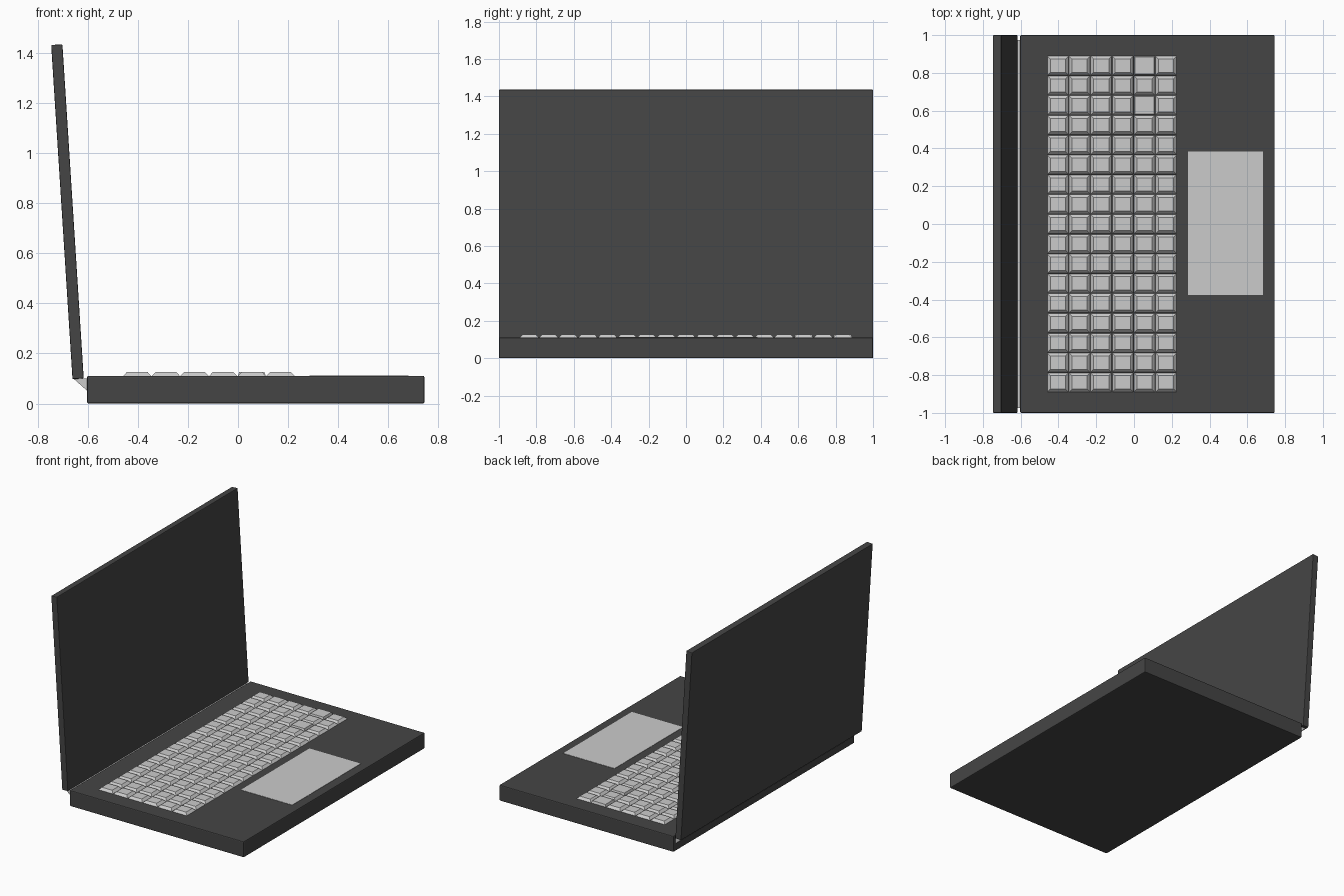
import bpy, bmesh
from math import radians
from mathutils import Matrix, Vector

if "Cube" in bpy.data.objects:
    bpy.data.objects.remove(bpy.data.objects["Cube"])

dark = bpy.data.materials.new("dark_shell")
dark.diffuse_color = (0.06, 0.06, 0.06, 1)
dark.use_nodes = True
dark.node_tree.nodes["Principled BSDF"].inputs["Base Color"].default_value = dark.diffuse_color


def finish(name, bm, mat=None):
    bmesh.ops.recalc_face_normals(bm, faces=bm.faces)
    me = bpy.data.meshes.new(name)
    bm.to_mesh(me)
    bm.free()
    ob = bpy.data.objects.new(name, me)
    bpy.context.collection.objects.link(ob)
    if mat:
        me.materials.append(mat)
    return ob


def box(name, lo, hi, mat=None, bevel=0.0):
    lo, hi = Vector(lo), Vector(hi)
    bm = bmesh.new()
    bmesh.ops.create_cube(bm, size=1, matrix=Matrix.Translation((lo + hi) / 2)
                          @ Matrix.Diagonal((*(hi - lo), 1)))
    if bevel:
        bmesh.ops.bevel(bm, geom=bm.edges[:], offset=bevel, segments=2,
                        profile=0.5, affect='EDGES')
    return finish(name, bm, mat)


def add_key(bm, x0, x1, y0, y1, inset):
    # tapered key cap: wide foot, narrower flat top
    z0, z1 = 0.105, 0.127
    rings = []
    for z, d in ((z0, 0), (0.111, 0), (z1, inset)):
        rings.append([bm.verts.new(p) for p in (
            (x0 + d, y0 + d, z), (x1 - d, y0 + d, z),
            (x1 - d, y1 - d, z), (x0 + d, y1 - d, z))])
    for a, b in zip(rings, rings[1:]):
        for i in range(4):
            j = (i + 1) % 4
            bm.faces.new((a[i], a[j], b[j], b[i]))
    bm.faces.new(rings[0][::-1])
    bm.faces.new(rings[-1])


# lower body
box("base", (-0.603, -1, 0), (0.745, 1, 0.111), dark, 0.006)

# screen lid, built upright then leaned back about its lower edge
lid = box("screen_lid", (-0.0225, -1, 0), (0.0225, 1, 1.338), dark, 0.004)
lid.location = (-0.639, 0, 0.099)
lid.rotation_euler = (0, radians(-3.65), 0)

# hinge strip wedged between lid and base
bm = bmesh.new()
profile = ((-0.658, 0.1), (-0.602, 0.05), (-0.602, 0.1))
face = bm.faces.new([bm.verts.new((x, -0.975, z)) for x, z in profile])
ext = bmesh.ops.extrude_face_region(bm, geom=[face])
bmesh.ops.translate(bm, vec=(0, 1.95, 0),
                    verts=[v for v in ext["geom"] if isinstance(v, bmesh.types.BMVert)])
finish("hinge", bm)

# keyboard: 6 rows of 17 keys, with two broad-topped keys in the fifth row
bm = bmesh.new()
px, py, gap = 0.1145, 0.1048, 0.002
for i in range(6):
    for j in range(17):
        x, y = -0.46 + i * px, -0.891 + j * py
        broad = i == 4 and j in (14, 16)
        add_key(bm, x + gap, x + px - gap, y + gap, y + py - gap,
                0.005 if broad else 0.015)
finish("keyboard_keys", bm)

# touchpad
box("touchpad", (0.285, -0.375, 0.1), (0.682, 0.383, 0.113))
